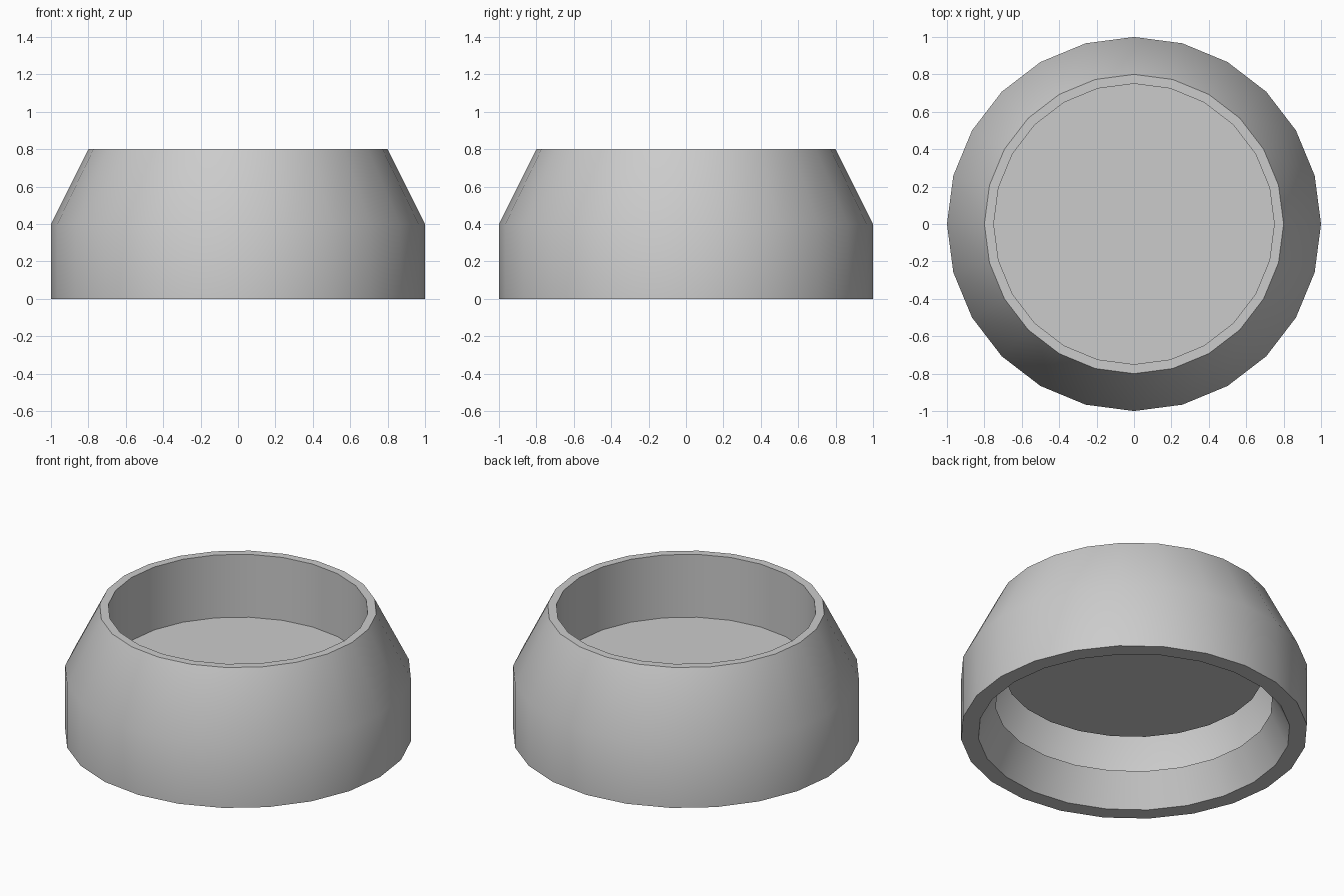
import bpy, bmesh, math

SEGMENTS = 24

cube = bpy.data.objects.get("Cube")
if cube:
    bpy.data.objects.remove(cube, do_unlink=True)

# Single grey material
grey = bpy.data.materials.new("light_grey")
grey.use_nodes = True
colour = (0.6, 0.6, 0.6, 1)
grey.diffuse_color = colour
grey.node_tree.nodes["Principled BSDF"].inputs["Base Color"].default_value = colour


def lathe(name, profile, cap_end=False):
    """Spin (radius, height) points around z; optionally close the last ring."""
    bm = bmesh.new()
    rings = []
    for r, z in profile:
        angles = [math.tau * i / SEGMENTS for i in range(SEGMENTS)]
        rings.append([bm.verts.new((r * math.cos(a), r * math.sin(a), z)) for a in angles])
    for low, high in zip(rings, rings[1:]):
        for i in range(SEGMENTS):
            j = (i + 1) % SEGMENTS
            bm.faces.new((low[i], low[j], high[j], high[i]))
    if cap_end:
        bm.faces.new(rings[-1])
    mesh = bpy.data.meshes.new(name)
    bm.to_mesh(mesh)
    bm.free()
    mesh.materials.append(grey)
    obj = bpy.data.objects.new(name, mesh)
    bpy.context.collection.objects.link(obj)
    bpy.ops.object.select_all(action="DESELECT")
    obj.select_set(True)
    bpy.context.view_layer.objects.active = obj
    bpy.ops.object.shade_smooth_by_angle(angle=math.radians(30))
    return obj


# Hollow shell: inner foot lip, foot rim, side wall, sloped shoulder,
# top rim, recess wall and recess floor
lathe("hollow_collar", [
    (0.8, 0.2), (0.9, 0), (1, 0), (1, 0.4),
    (0.8, 0.8), (0.75, 0.8), (0.75, 0.4),
], cap_end=True)
